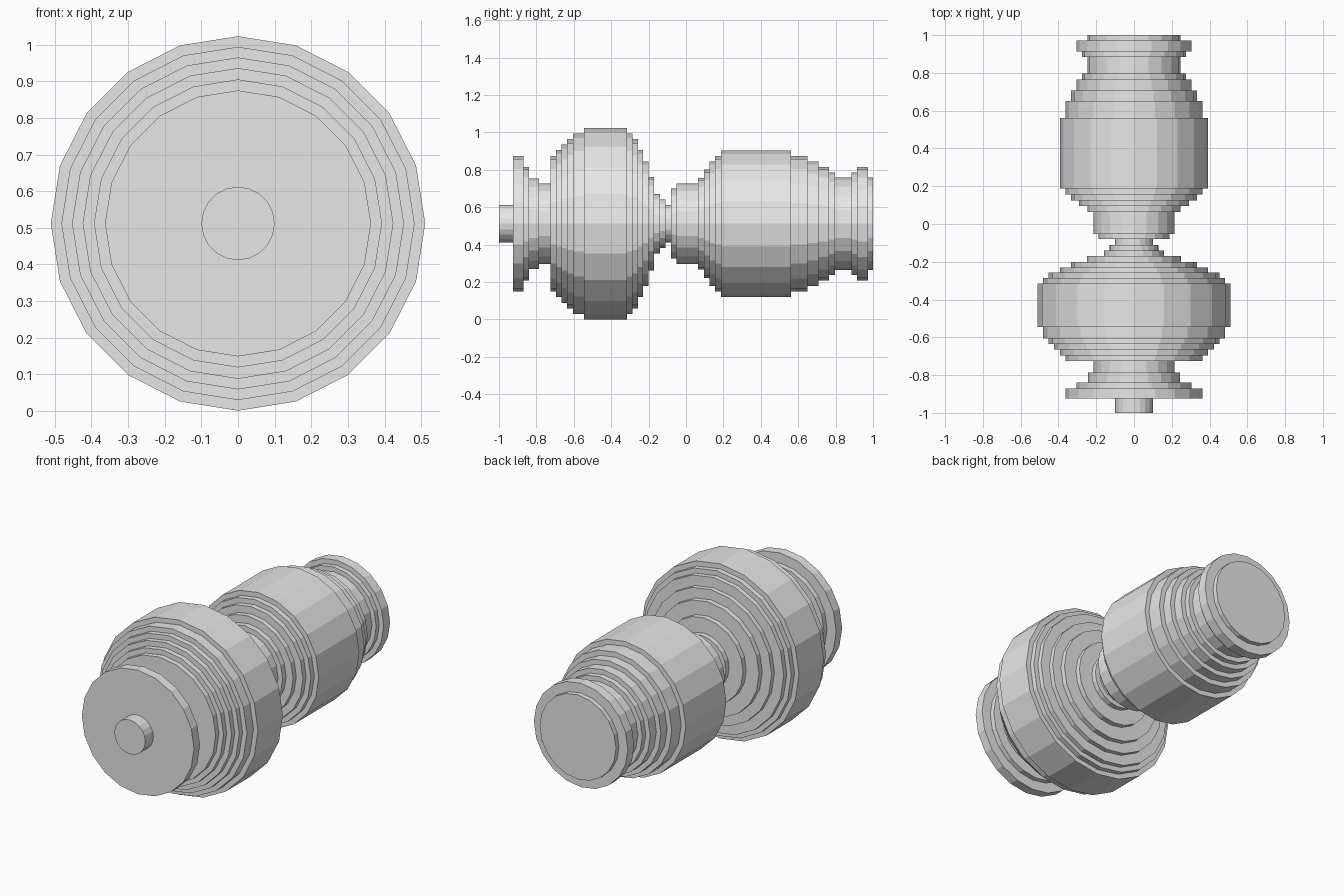
import bpy, bmesh, math

if "Cube" in bpy.data.objects:
    bpy.data.objects.remove(bpy.data.objects["Cube"])

SIDES = 20
AXIS_Z = 0.512

grey = bpy.data.materials.new("light_grey")
grey.diffuse_color = (0.8, 0.8, 0.8, 1)
grey.use_nodes = True
grey.node_tree.nodes["Principled BSDF"].inputs["Base Color"].default_value = grey.diffuse_color


def turned_part(name, y, r, steps, closed_end=False):
    """Lathe a stepped profile along y; steps are (end y, radius)."""
    profile = [(y, r)]
    for end, radius in steps:
        profile += [(y, radius), (end, radius)]
        y, r = end, radius
    if closed_end:
        profile.append((y, 0))

    bm = bmesh.new()
    rings = []
    for py, pr in profile:
        if pr == 0:
            rings.append([bm.verts.new((0, py, AXIS_Z))] * SIDES)
            continue
        ring = []
        for i in range(SIDES):
            a = 2 * math.pi * i / SIDES
            ring.append(bm.verts.new((pr * math.sin(a), py, AXIS_Z + pr * math.cos(a))))
        rings.append(ring)
    for a, b in zip(rings, rings[1:]):
        for i in range(SIDES):
            j = (i + 1) % SIDES
            corners = list(dict.fromkeys((a[i], a[j], b[j], b[i])))
            bm.faces.new(corners)
    # faces wind the same way along the profile; make them point outward
    bm.normal_update()
    wall = next(f for f in bm.faces if abs(f.normal.y) < 0.1)
    c = wall.calc_center_median()
    if wall.normal.x * c.x + wall.normal.z * (c.z - AXIS_Z) < 0:
        bmesh.ops.reverse_faces(bm, faces=bm.faces[:])
    mesh = bpy.data.meshes.new(name)
    bm.to_mesh(mesh)
    bm.free()
    mesh.materials.append(grey)
    bpy.context.collection.objects.link(bpy.data.objects.new(name, mesh))
    return y, r


# Each part starts where the previous one ended
end = turned_part("front_shaft", -1, 0, [(-0.925, 0.1)])

end = turned_part("front_flange", *end, [
    (-0.87, 0.363), (-0.84, 0.304), (-0.785, 0.243), (-0.725, 0.215)])

end = turned_part("wide_drum", *end, [
    (-0.695, 0.363), (-0.665, 0.393), (-0.635, 0.424), (-0.605, 0.453),
    (-0.545, 0.482), (-0.315, 0.511), (-0.285, 0.482), (-0.257, 0.453),
    (-0.23, 0.393), (-0.2, 0.333), (-0.17, 0.25)])

end = turned_part("narrow_neck", *end, [
    (-0.14, 0.16), (-0.11, 0.13), (-0.08, 0.1)])

end = turned_part("long_drum", *end, [
    (-0.052, 0.187), (0.063, 0.215), (0.095, 0.245), (0.125, 0.29),
    (0.155, 0.333), (0.187, 0.363), (0.562, 0.392), (0.65, 0.363),
    (0.708, 0.333), (0.765, 0.304), (0.797, 0.275)])

turned_part("rear_collar", *end, [
    (0.885, 0.247), (0.913, 0.275), (0.972, 0.304), (1, 0.247)], closed_end=True)
